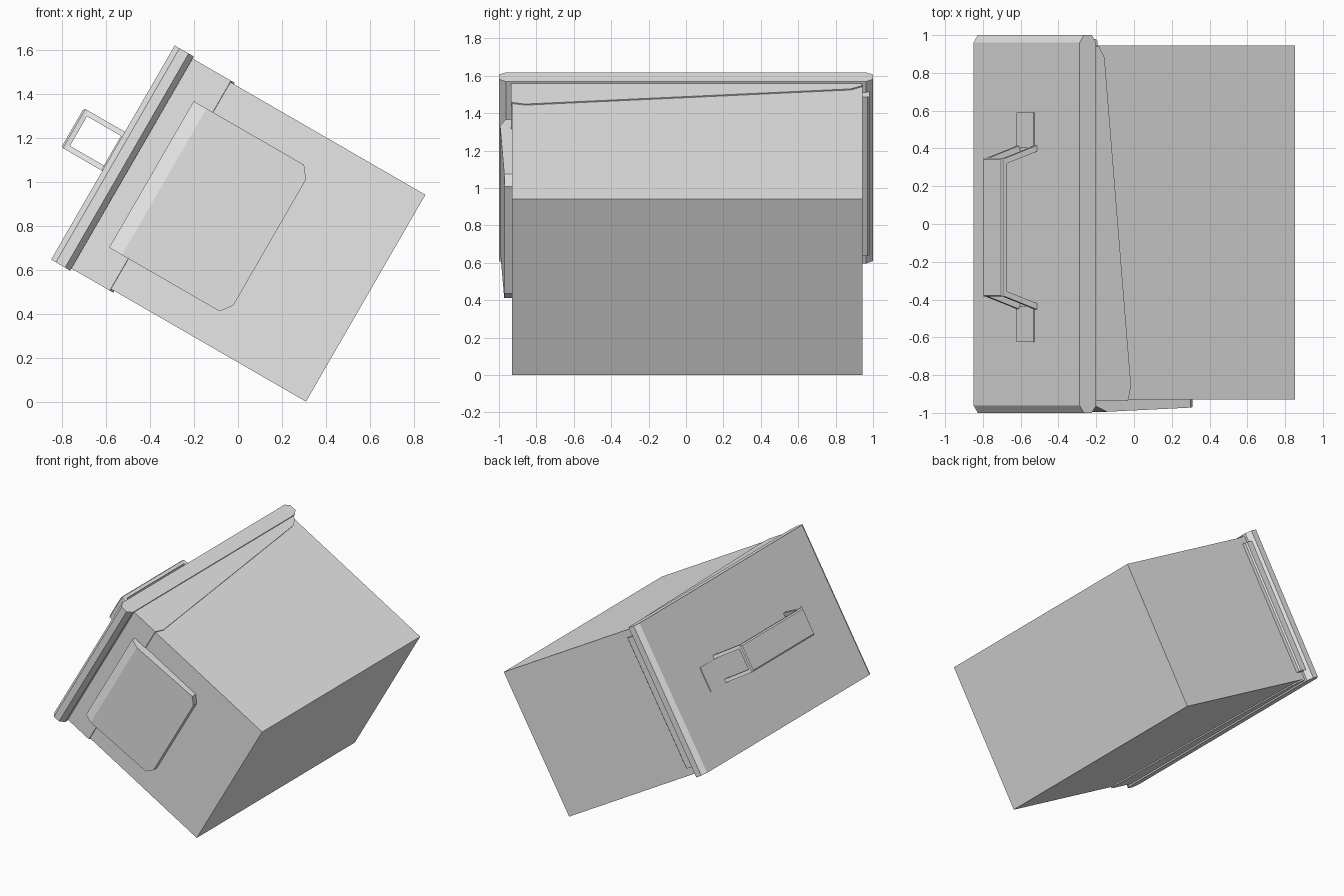
import bpy, bmesh, math

if "Cube" in bpy.data.objects:
    bpy.data.objects.remove(bpy.data.objects["Cube"])

TILT = math.radians(30)   # whole bin leans back on one lower edge

grey = bpy.data.materials.new("light_grey")
grey.diffuse_color = (0.8, 0.8, 0.8, 1)
grey.use_nodes = True
grey.node_tree.nodes["Principled BSDF"].inputs["Base Color"].default_value = grey.diffuse_color


def hull(name, points):
    """Convex part from points (x = depth, y = width, z = height before tilting)."""
    bm = bmesh.new()
    verts = [bm.verts.new(p) for p in points]
    bmesh.ops.convex_hull(bm, input=verts)
    bmesh.ops.dissolve_limit(bm, angle_limit=0.005, verts=bm.verts[:], edges=bm.edges[:])
    bmesh.ops.recalc_face_normals(bm, faces=bm.faces[:])
    mesh = bpy.data.meshes.new(name)
    bm.to_mesh(mesh)
    bm.free()
    mesh.materials.append(grey)
    ob = bpy.data.objects.new(name, mesh)
    bpy.context.collection.objects.link(ob)
    ob.rotation_euler.y = TILT
    return ob


def prism(name, profile, z0, z1):
    """Extrude a depth/width profile along the height."""
    return hull(name, [(x, y, z) for x, y in profile for z in (z0, z1)])


def box(name, x0, x1, y0, y1, z0, z1):
    return prism(name, [(x0, y0), (x1, y0), (x1, y1), (x0, y1)], z0, z1)


# Main container
box("body", -0.97, 0.267, -0.93, 0.944, 0.155, 1.24)

# Lid slab with chamfered long sides
prism("lid", [(x, s * y) for s in (-1, 1)
              for x, y in ((-1.058, 0.962), (-1.033, 1.0), (-0.985, 1.0), (-0.958, 0.962))],
      0.135, 1.258)

# Thin collar under the lid, deeper at the front than at the back
prism("collar", [(-0.97, -0.936), (-0.757, -0.936), (-0.738, -0.86),
                 (-0.90, 0.88), (-0.935, 0.942), (-0.97, 0.942)], 0.146, 1.247)

# Hinge strip on the back
prism("hinge_strip", [(-0.97, 0.93), (-0.91, 0.93), (-0.91, 0.97), (-0.92, 0.98), (-0.97, 0.98)],
      0.21, 1.19)

# Latch plate on the front: clipped corners, sloping face, bevelled upper edge
outline = [(-0.857, 0.384), (-0.79, 0.384), (-0.278, 0.384), (-0.237, 0.33)]
depth = {-0.857: -0.965, -0.79: -0.994, -0.278: -0.972, -0.237: -0.970}
hull("latch_plate", [(x, y, 0.698 + s * h) for x, h in outline
                     for s in (-1, 1) for y in (-0.92, depth[x])])

# Lid handle: chamfered grip, two slanted posts and a foot at each end
MID = -0.018
hull("handle_grip", [(x, MID + s * y, z) for s in (-1, 1)
                     for x, y, z in ((-1.273, 0.36, 0.61), (-1.273, 0.36, 0.795),
                                     (-1.265, 0.367, 0.6), (-1.265, 0.367, 0.805),
                                     (-1.242, 0.367, 0.6), (-1.242, 0.367, 0.805))])
for s, side in ((-1, "front"), (1, "back")):
    for z, row in ((0.6, "lower"), (0.78, "upper")):
        hull(f"handle_post_{side}_{row}",
             [(x, MID + s * y, zz) for zz in (z, z + 0.025)
              for x, y in ((-1.25, 0.335), (-1.25, 0.367), (-1.05, 0.405), (-1.05, 0.437))])
    y0, y1 = sorted((MID + s * 0.42, MID + s * 0.607))
    box(f"handle_foot_{side}", -1.064, -1.05, y0, y1, 0.6, 0.78)
